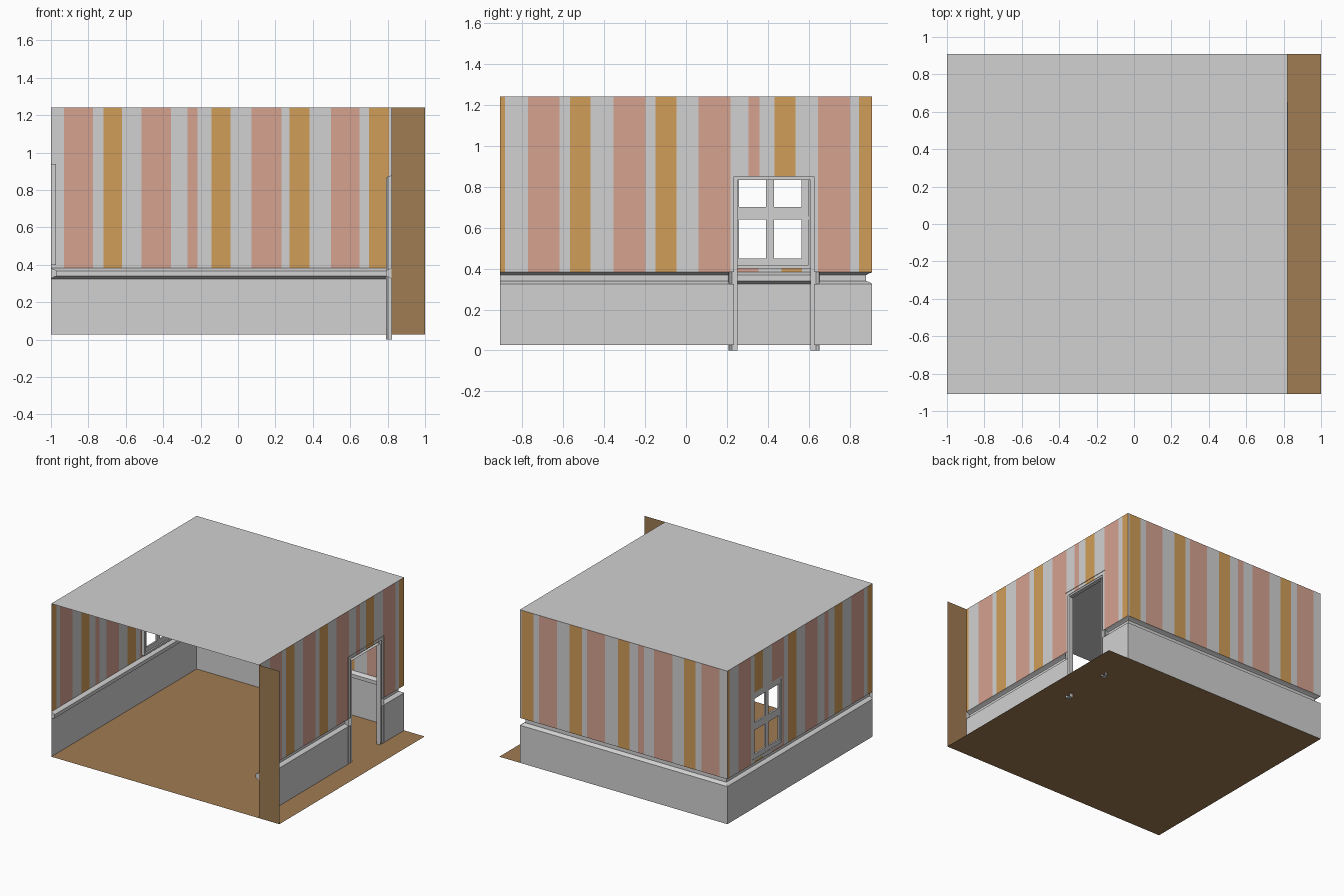
import bpy, bmesh
from mathutils import Vector as V

if "Cube" in bpy.data.objects:
    bpy.data.objects.remove(bpy.data.objects["Cube"])

# Flat colours
def material(name, rgb):
    m = bpy.data.materials.new(name)
    m.diffuse_color = (*rgb, 1)
    m.use_nodes = True
    m.node_tree.nodes["Principled BSDF"].inputs["Base Color"].default_value = m.diffuse_color
    return m

WHITE = material("off_white", (0.64, 0.64, 0.64))
PINK = material("dusty_pink", (0.67, 0.36, 0.28))
OCHRE = material("ochre", (0.64, 0.34, 0.10))
WOOD = material("brown_wood", (0.35, 0.20, 0.085))

# Main dimensions
X0, X1, XF, Y = -1.0, 0.82, 1.0, 0.91
FLOOR, RAIL0, RAIL1, TOP = 0.027, 0.325, 0.383, 1.24
DOOR = (0.235, 0.625, 0.0, 0.85)
WINDOW = (0.22, 0.61, 0.40, 0.94)


def finish(name, bm, mats):
    me = bpy.data.meshes.new(name)
    bm.to_mesh(me)
    bm.free()
    for m in mats:
        me.materials.append(m)
    ob = bpy.data.objects.new(name, me)
    bpy.context.collection.objects.link(ob)
    return ob


def sheet(name, pts, mat):
    bm = bmesh.new()
    bm.faces.new([bm.verts.new(p) for p in pts])
    return finish(name, bm, [mat])


def wall(name, place, u0, u1, pinks, ochres, hole=None):
    """Plain dado below the rail, striped paper above, optional opening."""
    bm = bmesh.new()
    us, zs = {u0, u1}, {FLOOR, RAIL0, RAIL1, TOP}
    for a, b in pinks + ochres:
        us |= {a, b}
    if hole:
        us |= set(hole[:2])
        zs |= {z for z in hole[2:] if z > FLOOR}
    us, zs = sorted(us), sorted(zs)
    for a, b in zip(us, us[1:]):
        for c, d in zip(zs, zs[1:]):
            u, z = (a + b) / 2, (c + d) / 2
            if RAIL0 < z < RAIL1:
                continue  # rail fills this gap
            if hole and hole[0] < u < hole[1] and hole[2] < z < hole[3]:
                continue
            f = bm.faces.new([bm.verts.new(place(*p)) for p in
                              ((a, c), (b, c), (b, d), (a, d))])
            if z > RAIL1:
                if any(s < u < e for s, e in pinks):
                    f.material_index = 1
                elif any(s < u < e for s, e in ochres):
                    f.material_index = 2
    bmesh.ops.remove_doubles(bm, verts=bm.verts, dist=1e-5)
    return finish(name, bm, [WHITE, PINK, OCHRE])


def sweep(name, path, profile, depth):
    """Open-backed moulding; path = (point, inward direction) with mitres."""
    bm = bmesh.new()
    rings = [[bm.verts.new(V(p) + V(i) * a + V(depth) * b) for a, b in profile]
             for p, i in path]
    for r, s in zip(rings, rings[1:]):
        for k in range(len(r) - 1):
            bm.faces.new((r[k], r[k + 1], s[k + 1], s[k]))
    bm.faces.new(rings[0])
    bm.faces.new(rings[-1])
    return finish(name, bm, [WHITE])


def box(bm, lo, hi):
    lo, hi = V(lo), V(hi)
    for v in bmesh.ops.create_cube(bm, size=1)["verts"]:
        v.co = (lo + hi) / 2 + v.co * (hi - lo)


# Floor, ceiling and front side panel
sheet("floor", [(X0, -Y, FLOOR), (XF, -Y, FLOOR), (XF, Y, FLOOR), (X0, Y, FLOOR)], WOOD)
sheet("ceiling", [(X0, -Y, TOP), (X1, -Y, TOP), (X1, Y, TOP), (X0, Y, TOP)], WHITE)
sheet("front_panel", [(X1, -Y, FLOOR), (XF, -Y, FLOOR), (XF, -Y, TOP), (X1, -Y, TOP)], WOOD)

# Striped walls
wall("back_wall", lambda u, z: (u, Y, z), X0, X1,
     [(-.93, -.775), (-.517, -.357), (-.27, -.217), (.072, .233), (.496, .65)],
     [(-.72, -.62), (-.142, -.04), (.276, .383), (.70, .807)])
side_pink = [(-.773, -.617), (-.354, -.198), (.061, .217), (.305, .359), (.646, .802)]
side_ochre = [(-Y, -.885), (-.568, -.466), (-.149, -.046), (.432, .534), (.846, Y)]
wall("right_wall", lambda u, z: (X1, u, z), -Y, Y, side_pink, side_ochre, DOOR)
# the left wall carries the same paper, turned round
wall("left_wall", lambda u, z: (X0, -u, z), -Y, Y, side_pink, side_ochre,
     (-WINDOW[1], -WINDOW[0], WINDOW[2], WINDOW[3]))

# Chair rails
rail = [(0, .325), (.012, .333), (.03, .34), (.03, .368), (.02, .374), (0, .383)]
sweep("chair_rail", [((X0, -Y, 0), (1, 0, 0)), ((X0, Y, 0), (1, -1, 0)),
                     ((X1, Y, 0), (-1, -1, 0)), ((X1, .65, 0), (-1, 0, 0))], rail, (0, 0, 1))
sweep("chair_rail_front", [((X1, .21, 0), (-1, 0, 0)), ((X1, -Y, 0), (-1, 0, 0))],
      rail, (0, 0, 1))

# Door frame
sweep("door_frame", [((X1, .207, 0), (0, 1, 0)), ((X1, .207, .877), (0, 1, -1)),
                     ((X1, .653, .877), (0, -1, -1)), ((X1, .653, 0), (0, -1, 0))],
      [(0, .003), (.003, -.018), (.018, -.03), (.045, -.03), (.045, .003)], (1, 0, 0))

# Window: outer frame and recessed sash bars
y0, y1, z0, z1 = WINDOW
t = 0.015
bm = bmesh.new()
for a, b in ((y0, y0 + t), (y1 - t, y1)):
    box(bm, (X0, a, z0), (X0 + .028, b, z1))
for a, b in ((z0, z0 + t), (z1 - t, z1)):
    box(bm, (X0, y0 + t, a), (X0 + .028, y1 - t, b))
finish("window_frame", bm, [WHITE])

bm = bmesh.new()
rows = ((z0 + t, .45), (.64, .70), (.89, z1 - t))
for a, b in rows:
    box(bm, (X0 + .002, y0 + t, a), (X0 + .016, y1 - t, b))
for a, b in ((y0 + t, .26), (.39, .43), (.565, y1 - t)):
    for c, d in ((.45, .64), (.70, .89)):
        box(bm, (X0 + .002, a, c), (X0 + .016, b, d))
# ledge where the two sashes meet
box(bm, (X0 + .016, y0 + t, .64), (X0 + .022, y1 - t, .655))
finish("window_sashes", bm, [WHITE])
